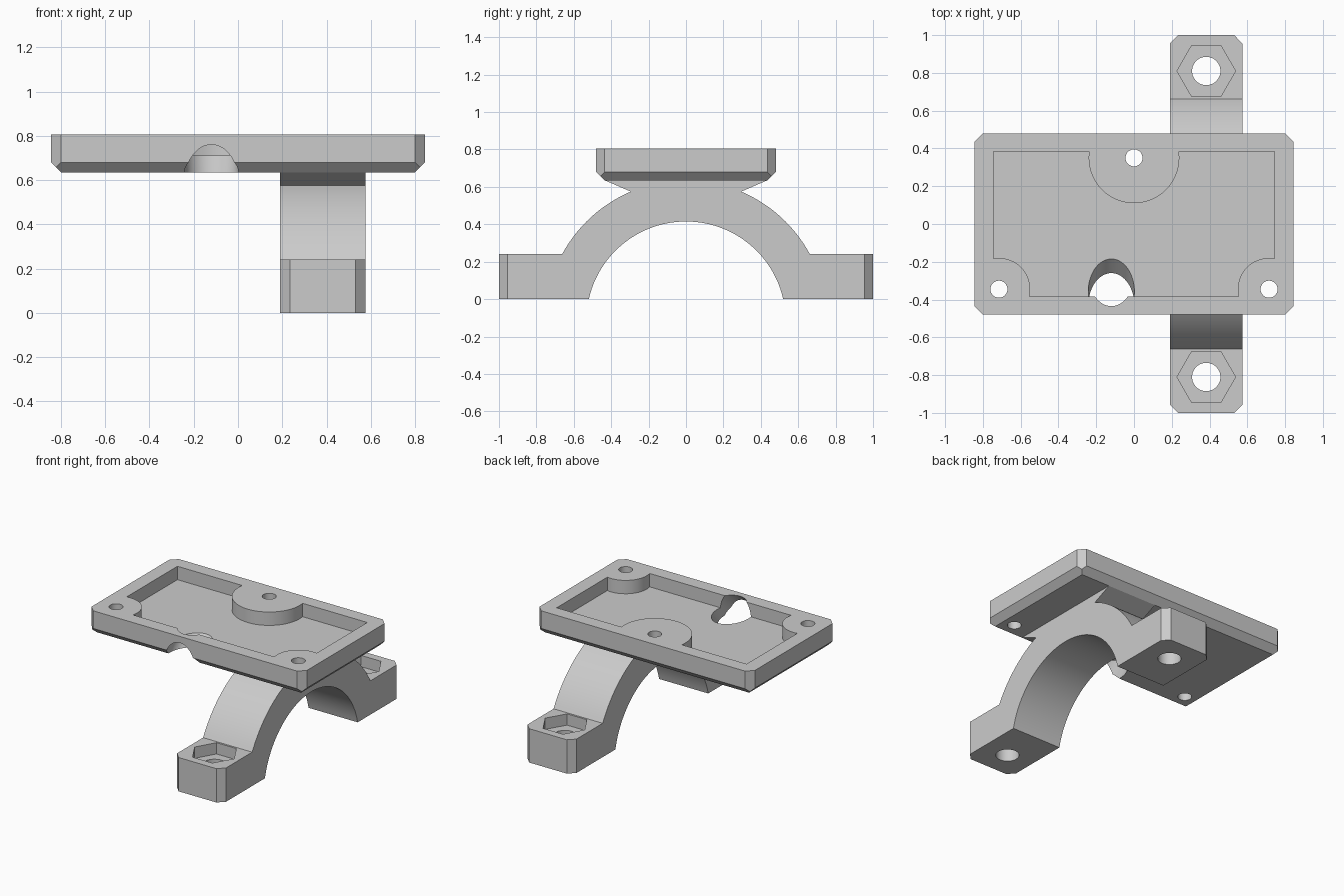
import bpy, bmesh, math
from mathutils import Matrix, Vector

if "Cube" in bpy.data.objects:
    bpy.data.objects.remove(bpy.data.objects["Cube"], do_unlink=True)

grey = bpy.data.materials.new("light grey")
grey.use_nodes = True
grey.diffuse_color = (0.6, 0.6, 0.6, 1)
grey.node_tree.nodes["Principled BSDF"].inputs["Base Color"].default_value = (0.6, 0.6, 0.6, 1)


def to_object(name, bm):
    bmesh.ops.recalc_face_normals(bm, faces=bm.faces)
    mesh = bpy.data.meshes.new(name)
    bm.to_mesh(mesh)
    bm.free()
    obj = bpy.data.objects.new(name, mesh)
    bpy.context.collection.objects.link(obj)
    return obj


def loft(rings):
    """Closed solid skinned through rings of equal point count."""
    bm = bmesh.new()
    loops = [[bm.verts.new(p) for p in ring] for ring in rings]
    n = len(loops[0])
    for a, b in zip(loops, loops[1:]):
        for i in range(n):
            j = (i + 1) % n
            bm.faces.new((a[i], a[j], b[j], b[i]))
    bm.faces.new(loops[0][::-1])
    bm.faces.new(loops[-1])
    return bm


def rectangle(hx, hy, z):
    return [(-hx, -hy, z), (hx, -hy, z), (hx, hy, z), (-hx, hy, z)]


def chop_corners(bm, cx, hx, hy, c):
    """Chamfer the four vertical corners of a footprint."""
    for sx in (-1, 1):
        for sy in (-1, 1):
            cut = bmesh.ops.bisect_plane(
                bm, geom=bm.verts[:] + bm.edges[:] + bm.faces[:],
                plane_co=(cx + sx * (hx - c), sy * hy, 0),
                plane_no=(sx, sy, 0), clear_outer=True)
            edges = [e for e in cut["geom_cut"] if isinstance(e, bmesh.types.BMEdge)]
            bmesh.ops.holes_fill(bm, edges=edges, sides=0)


def cylinder(x, y, z0, z1, r, sides=64):
    bm = bmesh.new()
    bmesh.ops.create_cone(bm, cap_ends=True, segments=sides, radius1=r, radius2=r,
                          depth=z1 - z0,
                          matrix=Matrix.Translation((x, y, (z0 + z1) / 2)))
    return to_object("cutter", bm)


def subtract(obj, cutter):
    cutter.hide_render = True
    mod = obj.modifiers.new("cut", "BOOLEAN")
    mod.operation = "DIFFERENCE"
    mod.solver = "EXACT"
    mod.object = cutter
    bpy.context.view_layer.objects.active = obj
    bpy.ops.object.modifier_apply(modifier=mod.name)
    bpy.data.objects.remove(cutter, do_unlink=True)


def finish(obj):
    obj.data.materials.clear()
    obj.data.materials.append(grey)
    bpy.ops.object.select_all(action="DESELECT")
    obj.select_set(True)
    bpy.context.view_layer.objects.active = obj
    bpy.ops.object.shade_smooth_by_angle(angle=math.radians(30))


# Mounting tray with chamfered underside and corners
HX, HY, C = 0.845, 0.48, 0.045
BASE, FLOOR, TOP = 0.635, 0.71, 0.805
bm = loft([rectangle(HX - C, HY - C, BASE), rectangle(HX, HY, BASE + C),
           rectangle(HX, HY, TOP)])
chop_corners(bm, 0, HX, HY, C)
tray = to_object("mounting_tray", bm)

# Pocket that leaves three screw bosses standing
bosses = [(0, 0.35, 0.24), (-0.715, -0.345, 0.165), (0.715, -0.345, 0.165)]
pocket = to_object("pocket", loft([rectangle(0.745, 0.385, FLOOR),
                                   rectangle(0.745, 0.385, 1)]))
for x, y, r in bosses:
    subtract(pocket, cylinder(x, y, 0.5, 1.2, r))
subtract(tray, pocket)
for x, y, r in bosses:
    subtract(tray, cylinder(x, y, 0.5, 1.2, 0.045))

# Slanted cable exit through the front rim and floor
exit_cut = cylinder(0, 0, -1, 1, 0.122)
exit_cut.data.transform(Matrix.Translation((-0.12, -0.35, 0.7175))
                        @ Matrix.Rotation(math.radians(-45), 4, "X"))
subtract(tray, exit_cut)
finish(tray)

# Arched clamp with flat feet and a flared top under the tray
X0, X1, FOOT = 0.19, 0.575, 0.24
CZ, R_IN, R_OUT = -0.118, 0.533, 0.753


def arc(r, a0, a1, n):
    return [(r * math.cos(a0 + (a1 - a0) * i / n),
             CZ + r * math.sin(a0 + (a1 - a0) * i / n)) for i in range(n + 1)]


a_in = math.asin(-CZ / R_IN)
a_foot = math.asin((FOOT - CZ) / R_OUT)
a_neck = math.acos(0.295 / R_OUT)
half = [(1, 0), (1, FOOT)] + arc(R_OUT, a_foot, a_neck, 16) + [(0.435, BASE)]
profile = half + [(-y, z) for y, z in reversed(half)]
profile += arc(R_IN, math.pi - a_in, a_in, 48)
bm = loft([[(x, y, z) for y, z in profile] for x in (X0, X1)])
MID = (X0 + X1) / 2
chop_corners(bm, MID, (X1 - X0) / 2, 1, C)
clamp = to_object("arched_clamp", bm)

# Bolt holes and hexagonal nut recesses in both feet
for y in (-0.81, 0.81):
    subtract(clamp, cylinder(MID, y, -0.2, 0.5, 0.075))
    nut = cylinder(0, 0, FOOT - 0.08, 0.5, 0.155, 6)
    nut.data.transform(Matrix.Translation((MID, y, 0))
                       @ Matrix.Rotation(math.radians(90), 4, "Z"))
    subtract(clamp, nut)
finish(clamp)
